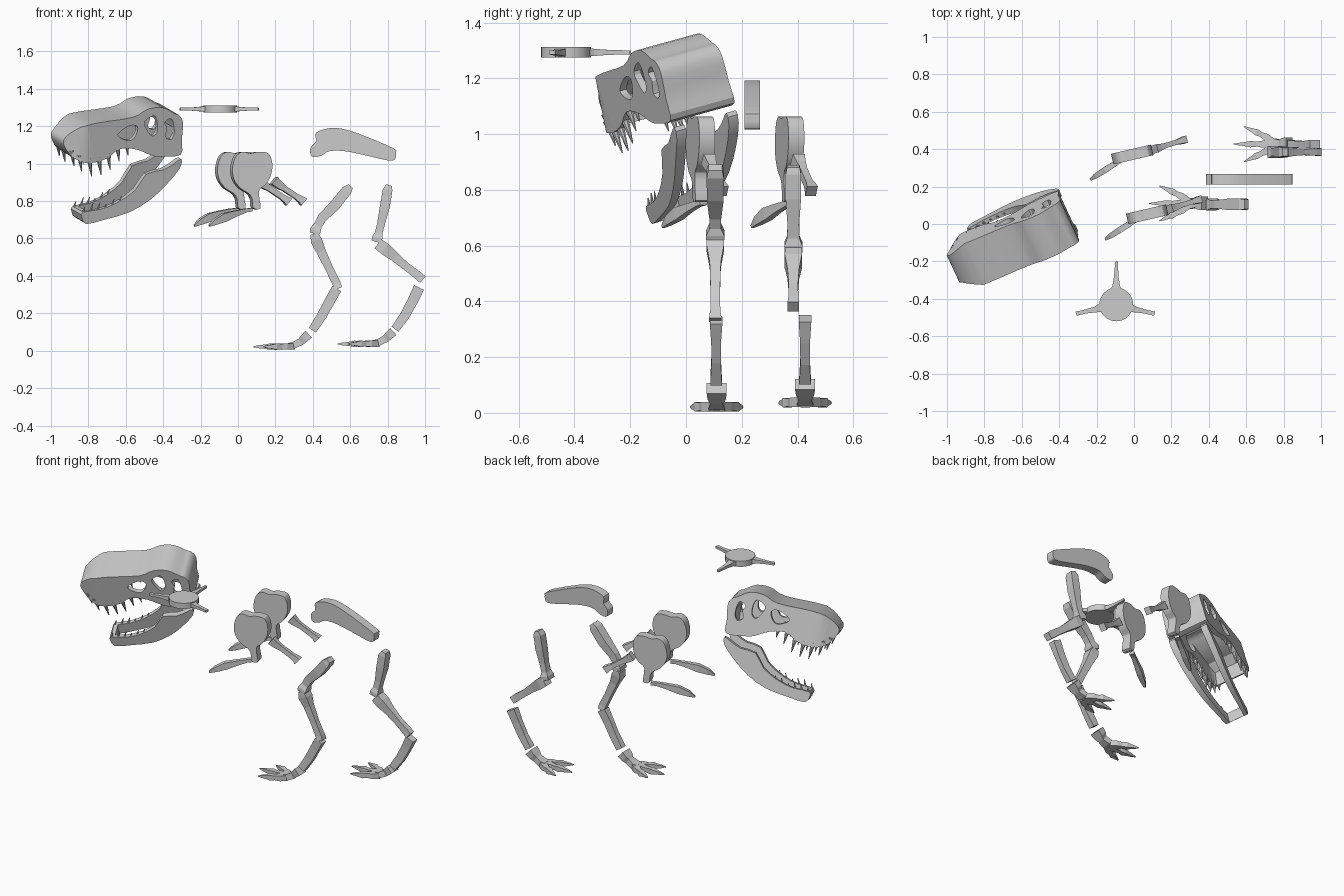
import bpy, bmesh
from math import radians, sin, cos
from mathutils import Vector, Matrix


def finish(bm, name, smooth=False):
    bmesh.ops.recalc_face_normals(bm, faces=bm.faces)
    me = bpy.data.meshes.new(name)
    bm.to_mesh(me)
    bm.free()
    ob = bpy.data.objects.new(name, me)
    bpy.context.collection.objects.link(ob)
    if smooth:
        shade(ob)
    return ob


def shade(ob):
    bpy.ops.object.select_all(action='DESELECT')
    ob.select_set(True)
    bpy.context.view_layer.objects.active = ob
    bpy.ops.object.shade_smooth_by_angle(angle=radians(28))


def rounded(pts, n=3):
    # closed Catmull-Rom through the profile points
    out, m = [], len(pts)
    for i in range(m):
        a, b, c, d = (Vector(pts[(i + k) % m]) for k in (-1, 0, 1, 2))
        for j in range(n):
            t = j / n
            out.append(tuple(0.5 * (2 * b + (c - a) * t + (2 * a - 5 * b + 4 * c - d) * t * t
                                    + (3 * b - a - 3 * c + d) * t ** 3)))
    return out


def slab(name, pts, half, smooth=False):
    # side profile in x,z extruded along y
    bm = bmesh.new()
    a = [bm.verts.new((x, -half, z)) for x, z in pts]
    b = [bm.verts.new((x, half, z)) for x, z in pts]
    bm.faces.new(a)
    bm.faces.new(b[::-1])
    for i in range(len(a)):
        j = (i + 1) % len(a)
        bm.faces.new((a[i], b[i], b[j], a[j]))
    return finish(bm, name, smooth)


def loft(name, secs, side=None):
    # rectangular sections (x, y, z, depth, width) along a path
    bm = bmesh.new()
    P = [Vector(s[:3]) for s in secs]
    rings = []
    for i, s in enumerate(secs):
        t = (P[min(i + 1, len(P) - 1)] - P[max(i - 1, 0)]).normalized()
        sd = Vector(side) if side else t.cross(Vector((0, 0, 1))).normalized()
        up = sd.cross(t).normalized()
        rings.append([bm.verts.new(P[i] + up * (s[3] / 2 * u) + sd * (s[4] / 2 * w))
                      for u, w in ((1, 1), (1, -1), (-1, -1), (-1, 1))])
    for r, q in zip(rings, rings[1:]):
        for k in range(4):
            bm.faces.new((r[k], r[(k + 1) % 4], q[(k + 1) % 4], q[k]))
    bm.faces.new(rings[0])
    bm.faces.new(rings[-1][::-1])
    return finish(bm, name)


def cut(ob, tool):
    m = ob.modifiers.new("cut", 'BOOLEAN')
    m.operation, m.solver, m.object = 'DIFFERENCE', 'EXACT', tool
    tool.hide_render = True
    bpy.context.view_layer.objects.active = ob
    bpy.ops.object.modifier_apply(modifier=m.name)
    bpy.data.objects.remove(tool)


def warp(ob, width, at=None):
    # scale the half width along the length
    bm = bmesh.new()
    bm.from_mesh(ob.data)
    if at is not None:
        bmesh.ops.bisect_plane(bm, geom=bm.verts[:] + bm.edges[:] + bm.faces[:],
                               plane_co=(at, 0, 0), plane_no=(1, 0, 0))
    for v in bm.verts:
        v.co.y *= width(v.co.x, v.co.z)
    bmesh.ops.triangulate(bm, faces=bm.faces)
    bm.to_mesh(ob.data)
    bm.free()


# head frame: turned and rolled
A, B = radians(25), radians(14)
O = Vector((-0.62, -0.084, 1.16))
HEAD = Matrix.Translation(O) @ Matrix.Rotation(A, 4, 'Z') @ Matrix.Rotation(B, 4, 'X')


def loc(x, z):
    v = (z - O.z) / cos(B)
    return ((x - O.x - v * sin(B) * sin(A)) / cos(A), v)


def skull_w(u, v):
    return (1 - 0.25 * v) * (1 - max(0, min(1, (-0.27 - u) / 0.1)) * 0.36)


def jaw_w(u, v):
    return 0.52 + 0.48 * max(0, min(1, (u + 0.24) / 0.5))


# skull
skull_pts = [loc(*p) for p in [
    (-.965, 1.12), (-.953, 1.165), (-.88, 1.225), (-.79, 1.25), (-.615, 1.277), (-.535, 1.32),
    (-.455, 1.33), (-.39, 1.298), (-.365, 1.288), (-.345, 1.25), (-.353, 1.16), (-.36, 1.08),
    (-.46, 1.07), (-.515, 1.075), (-.595, 1.107), (-.685, 1.11), (-.755, 1.06), (-.845, 1.035),
    (-.92, 1.055)]]
skull = slab("skull", rounded(skull_pts), 0.128)
inner = [loc(*p) for p in [
    (-.90, .95), (-.90, 1.14), (-.85, 1.18), (-.615, 1.225), (-.52, 1.265), (-.43, 1.265),
    (-.39, 1.22), (-.393, .95)]]
cut(skull, slab("cavity", inner, 0.1))
for ring in ([(-.695, 1.185), (-.655, 1.158), (-.62, 1.158), (-.595, 1.19), (-.59, 1.23), (-.635, 1.232)],
             [(-.55, 1.255), (-.54, 1.215), (-.51, 1.178), (-.485, 1.2), (-.483, 1.25), (-.50, 1.287)],
             [(-.442, 1.25), (-.43, 1.22), (-.44, 1.175), (-.41, 1.16), (-.392, 1.2), (-.405, 1.27)]):
    cut(skull, slab("opening", rounded([loc(*p) for p in ring]), 0.3))
warp(skull, skull_w, -0.27)
skull.matrix_world = HEAD
shade(skull)

# lower jaw
jaw_pts = [loc(*p) for p in [
    (-.862, .728), (-.84, .695), (-.75, .72), (-.62, .765), (-.515, .835), (-.435, .915), (-.36, 1.01),
    (-.355, 1.055), (-.395, 1.03), (-.45, .995), (-.535, .97), (-.59, .885), (-.68, .815), (-.77, .775),
    (-.857, .757)]]
jaw = slab("lower_jaw", rounded(jaw_pts, 2), 0.126)
cut(jaw, slab("gap", [(-.19, -1), (.6, -1), (.6, .3), (-.19, .3)], 0.086))
warp(jaw, jaw_w)
jaw.matrix_world = HEAD
shade(jaw)


# teeth rows
def teeth(name, rows, half, width, down, r):
    bm = bmesh.new()
    for x, z, L in rows:
        u, v = loc(x, z)
        for s in (-1, 1):
            d = Vector((0.25, 0, -1 if down else 1)).normalized()
            c = Vector((u, s * half * width(u, v), v)) + d * (L / 2 - 0.01)
            M = Matrix.Translation(c) @ d.to_track_quat('Z', 'Y').to_matrix().to_4x4()
            bmesh.ops.create_cone(bm, cap_ends=True, segments=8, radius1=r + 0.06 * L, radius2=0.002,
                                  depth=L + 0.02, matrix=M)
    finish(bm, name, True).matrix_world = HEAD


teeth("upper_teeth", [(-.925, 1.075, .06), (-.89, 1.055, .075), (-.84, 1.04, .085), (-.79, 1.048, .085),
                      (-.74, 1.07, .08), (-.69, 1.105, .07), (-.64, 1.115, .045)],
      0.112, skull_w, True, 0.012)
teeth("lower_teeth", [(-.852 + .036 * i, .757 + .0017 * i * i, .03 + .018 * (i % 3 != 0)) for i in range(8)],
      0.106, jaw_w, False, 0.007)

# shoulder plates, hands and upper arms, as two offset copies
plate = rounded([(-.107, .08), (-.09, .125), (-.055, .146), (-.01, .138), (.03, .146), (.085, .139),
                 (.107, .09), (.103, .03), (.075, -.025), (.038, -.055), (.036, -.096), (.043, -.155),
                 (.004, -.155), (-.002, -.11), (-.02, -.078), (-.065, -.05), (-.098, -.01), (-.111, .035)])
for side, dx, dy in (("right", 0, 0), ("left", -.08, .32)):
    ob = slab(side + "_shoulder", plate, 0.029, True)
    ob.matrix_world = Matrix.Translation((.072 + dx, .052 + dy, .917)) @ Matrix.Rotation(radians(13), 4, 'Z')
    loft(side + "_hand", [(x + dx, y + dy, z, d, w) for x, y, z, d, w in [
        (-.153, -.082, .668, .01, .012), (-.12, -.06, .69, .032, .028), (-.07, -.028, .714, .045, .033),
        (-.01, .01, .735, .03, .028), (.04, .043, .75, .02, .025), (.07, .062, .754, .018, .03)]])
    loft(side + "_arm", [(x + dx, y + dy, z, d, w) for x, y, z, d, w in [
        (.19, .08, .91, .05, .045), (.215, .088, .888, .042, .035), (.25, .10, .865, .03, .027),
        (.31, .118, .825, .03, .027), (.335, .126, .808, .038, .035), (.35, .13, .795, .046, .04)]])

# vertebra: disc with three processes
bm = bmesh.new()
bmesh.ops.create_cone(bm, cap_ends=True, segments=32, radius1=.09, radius2=.09, depth=.037,
                      matrix=Matrix.Translation((-.095, -.43, 1.293)))
finish(bm, "vertebra_disc", True)
loft("vertebra_spine", [(-.095, -.37, 1.293, .03, .08), (-.095, -.33, 1.293, .026, .04),
                        (-.095, -.28, 1.293, .018, .024), (-.093, -.2, 1.293, .014, .014)])
for s in (-1, 1):
    loft("vertebra_process", [(-.1 + s * .07, -.445, 1.293, .032, .05), (-.1 + s * .11, -.458, 1.292, .022, .03),
                              (-.1 + s * .16, -.468, 1.292, .016, .022), (-.1 + s * .21, -.48, 1.292, .014, .022)])

# hip blade
hip = slab("hip", rounded([(.39, 1.045), (.387, 1.085), (.417, 1.12), (.417, 1.165), (.49, 1.19), (.57, 1.184),
                           (.68, 1.147), (.83, 1.083), (.845, 1.06), (.838, 1.022), (.797, 1.018),
                           (.68, 1.045), (.57, 1.067), (.49, 1.067), (.45, 1.045), (.41, 1.035)]), 0.028, True)
hip.location.y = 0.238


# legs: each bone as sections (x, z, depth, width)
def leg(side, yu, yl, bones):
    for part, secs in bones.items():
        y = yl if part == "metatarsal" else yu
        loft(side + "_" + part, [(x, y, z, d, w) for x, z, d, w in secs], (0, 1, 0))


leg("right", .105, .108, {
    "thigh": [(.602, .88, .03, .05), (.582, .858, .055, .062), (.52, .78, .058, .06), (.45, .71, .05, .042),
              (.427, .67, .045, .042), (.414, .645, .06, .065), (.41, .626, .052, .065)],
    "shin": [(.408, .625, .04, .062), (.418, .59, .062, .062), (.445, .53, .05, .04), (.49, .435, .043, .034),
             (.527, .36, .045, .036), (.537, .333, .04, .045)],
    "metatarsal": [(.528, .332, .055, .045), (.49, .265, .055, .035), (.45, .19, .052, .034), (.398, .11, .045, .042)]})
leg("left", .385, .427, {
    "thigh": [(.808, .885, .03, .045), (.80, .86, .052, .055), (.785, .77, .053, .055), (.765, .68, .042, .042),
              (.752, .63, .04, .045), (.745, .605, .055, .065), (.738, .582, .05, .065)],
    "shin": [(.748, .572, .06, .06), (.785, .545, .065, .062), (.84, .5, .05, .042), (.90, .45, .042, .034),
             (.965, .4, .046, .036), (.988, .38, .045, .042)],
    "metatarsal": [(.968, .338, .058, .045), (.932, .262, .055, .035), (.89, .185, .052, .034), (.84, .115, .045, .042)]})

# feet with three clawed toes
for side, dx, yc, dz in (("right", 0, .11, 0), ("left", .452, .427, .015)):
    loft(side + "_foot", [(x + dx, yc, z + dz, d, w) for x, z, d, w in [
        (.378, .088, .05, .072), (.352, .064, .045, .065), (.335, .048, .04, .045), (.30, .03, .036, .06),
        (.27, .024, .034, .05)]], (0, 1, 0))
    for k in (-1, 0, 1):
        L = .215 - .055 * abs(k)
        loft(side + "_toe", [(.295 - L * t + dx, yc + k * (.012 + .082 * t ** .85), .023 - .002 * t + dz, d, w)
                             for t, d, w in [(0, .034, .032), (.25, .034, .038), (.42, .028, .027),
                                             (.58, .034, .034), (.72, .022, .022), (.86, .016, .014),
                                             (1, .004, .004)]])
